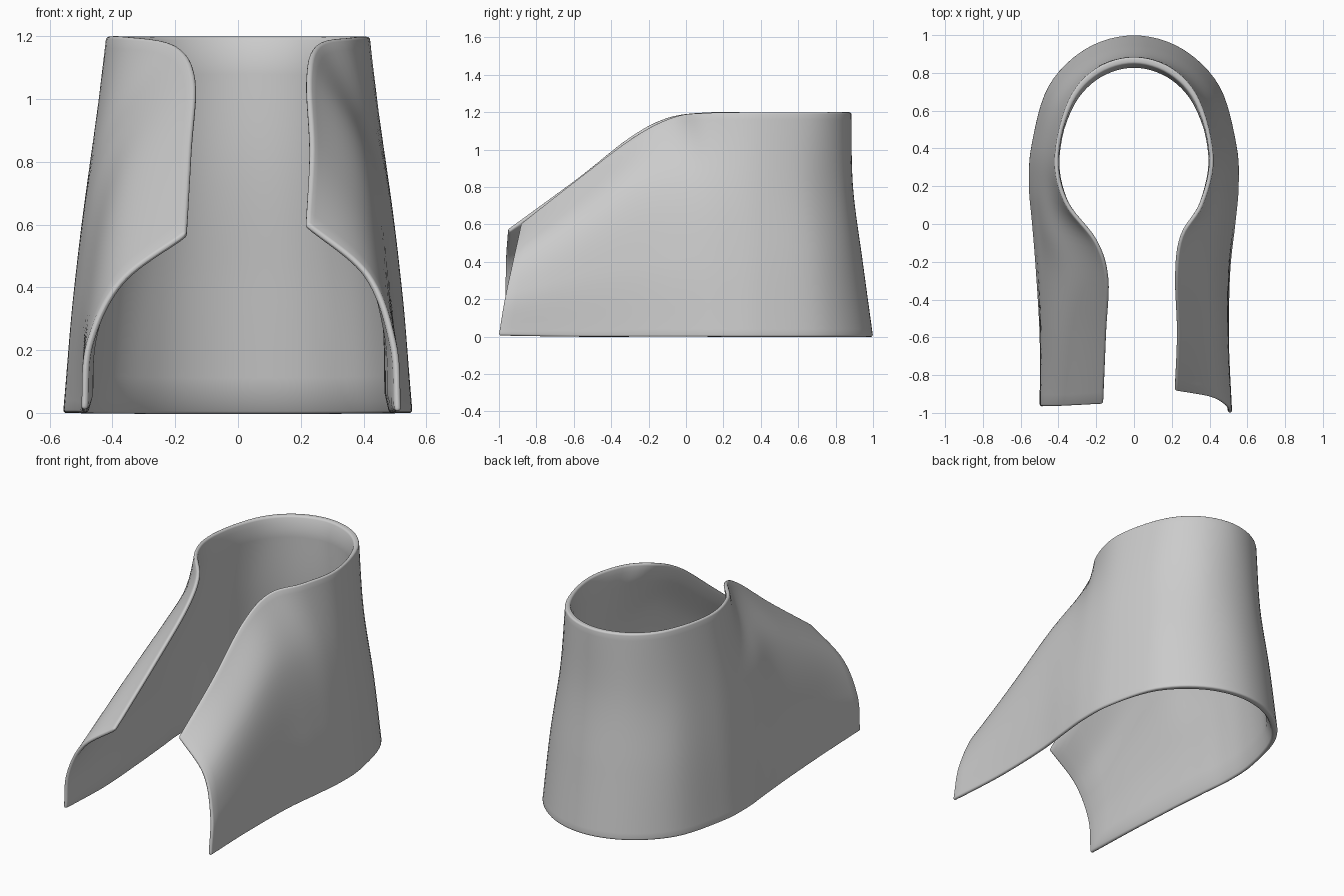
import bpy, bmesh
from mathutils import Vector

if "Cube" in bpy.data.objects:
    bpy.data.objects.remove(bpy.data.objects["Cube"])

# Upright ribs of the shell, each running bottom -> throat / collar edge
right_front = [
    [(.520, -1, .006), (.505, -.965, .22), (.42, -.92, .44), (.222, -.885, .605)],
    [(.503, -.62, 0), (.492, -.60, .32), (.423, -.58, .62), (.238, -.58, .845)],
    [(.51, -.25, 0), (.492, -.25, .40), (.417, -.27, .80), (.23, -.28, 1.07)],
    [(.537, 0, 0), (.512, 0, .40), (.435, -.03, .82), (.26, -.07, 1.175)],
    [(.555, .20, 0), (.522, .20, .40), (.467, .18, .80), (.365, .10, 1.197)],
]
left_front = [
    [(-.50, -.965, .012), (-.483, -.965, .22), (-.38, -.965, .42), (-.17, -.955, .575)],
    [(-.50, -.60, 0), (-.482, -.60, .32), (-.388, -.60, .62), (-.156, -.58, .85)],
    [(-.52, -.25, 0), (-.49, -.25, .40), (-.383, -.27, .80), (-.146, -.30, 1.07)],
    [(-.54, 0, 0), (-.51, 0, .40), (-.433, -.04, .82), (-.207, -.10, 1.173)],
    [(-.557, .20, 0), (-.522, .20, .40), (-.467, .18, .80), (-.368, .11, 1.2)],
]
heel_half = [
    [(.543, .42, 0), (.507, .42, .40), (.462, .40, .80), (.42, .35, 1.2)],
    [(.453, .73, 0), (.423, .70, .40), (.382, .66, .80), (.348, .653, 1.2)],
    [(.253, .93, 0), (.24, .88, .40), (.213, .838, .80), (.203, .823, 1.2)],
]
heel_centre = [(0, 1, 0), (0, .945, .40), (0, .893, .80), (0, .884, 1.2)]


def spline(points, steps):
    """Smooth curve through the points (Catmull-Rom)."""
    p = [Vector(q) for q in points]
    p = [2 * p[0] - p[1]] + p + [2 * p[-1] - p[-2]]
    out = []
    for i in range(1, len(p) - 2):
        a, b, c, d = p[i - 1:i + 3]
        for s in range(steps):
            t = s / steps
            out.append(.5 * (2 * b + (c - a) * t + (2 * a - 5 * b + 4 * c - d) * t * t
                             + (3 * b - a - 3 * c + d) * t ** 3))
    return out + [p[-2]]


# Order the ribs from left front, round the heel, to right front
heel_left = [[(-x, y, z) for x, y, z in rib] for rib in heel_half]
ribs = left_front + heel_left + [heel_centre] + heel_half[::-1] + right_front[::-1]
rows = [spline(row, 6) for row in zip(*ribs)]
columns = [spline(col, 10) for col in zip(*rows)]

# Skin the ribs into the outer surface
bm = bmesh.new()
grid = [[bm.verts.new(p) for p in col] for col in columns]
for a, b in zip(grid, grid[1:]):
    for i in range(len(a) - 1):
        bm.faces.new((a[i], a[i + 1], b[i + 1], b[i]))
mesh = bpy.data.meshes.new("boot_upper")
bm.to_mesh(mesh)
bm.free()
shell = bpy.data.objects.new("boot_upper", mesh)
bpy.context.collection.objects.link(shell)

# Wall is padded round the heel and tapers to a soft, thin rim on every edge
group = shell.vertex_groups.new(name="wall_thickness")
n_col, n_row = len(columns), len(columns[0])
for v in mesh.vertices:
    c, r = divmod(v.index, n_row)
    rim = min(r, n_row - 1 - r, c, n_col - 1 - c)
    taper = min(1, .6 + .2 * rim)
    back = min(max((v.co.y - .5) / .35, 0), 1)
    group.add([v.index], (.6 + .4 * back) * taper, 'REPLACE')
solid = shell.modifiers.new("wall", 'SOLIDIFY')
solid.thickness = .058
solid.offset = -1
solid.vertex_group = group.name

# Rounded rim
bevel = shell.modifiers.new("rim", 'BEVEL')
bevel.width = .012
bevel.segments = 3
bevel.limit_method = 'ANGLE'
bevel.angle_limit = .9

bpy.context.view_layer.objects.active = shell
shell.select_set(True)
bpy.ops.object.shade_smooth()
